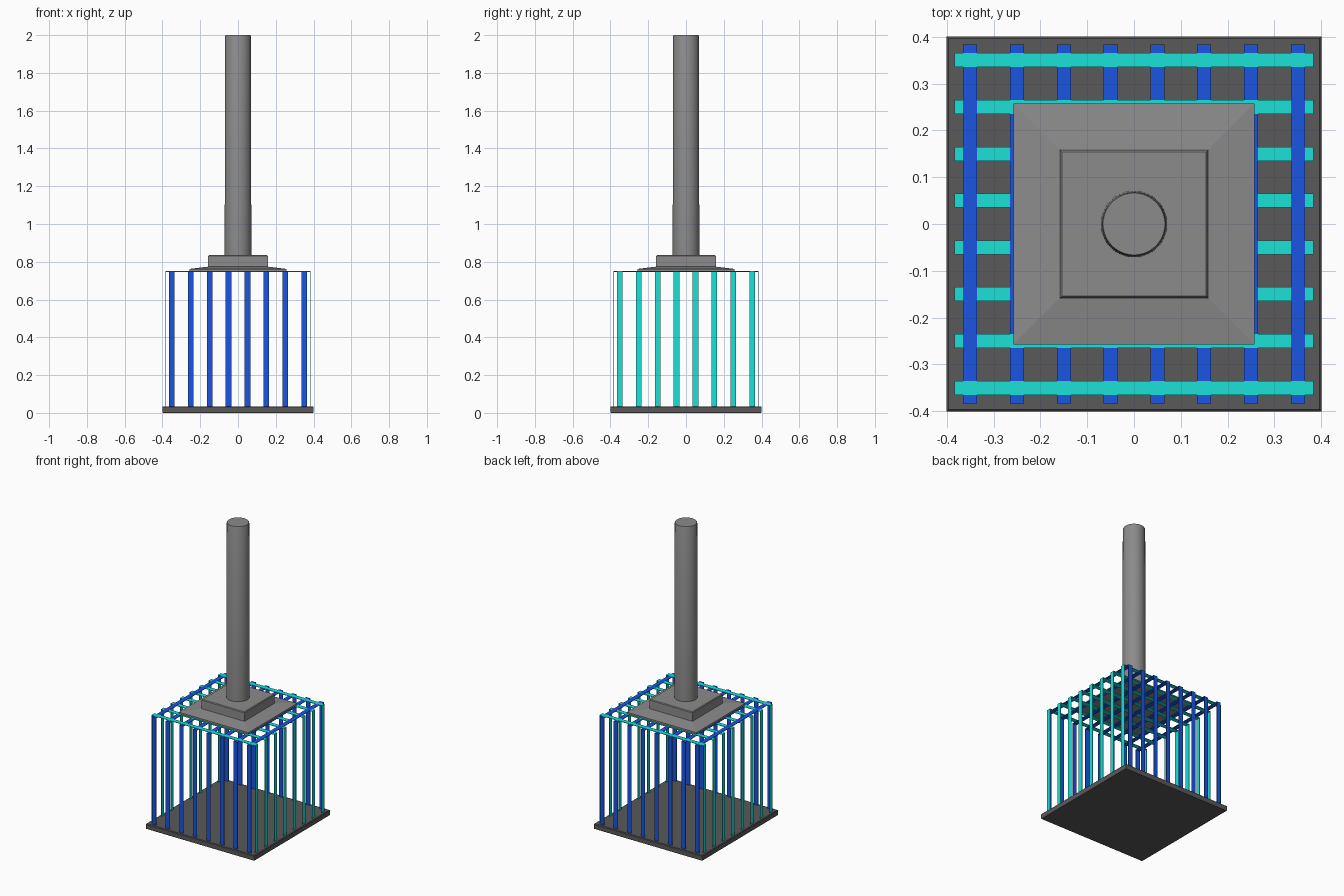
import bpy, bmesh, math

if "Cube" in bpy.data.objects:
    bpy.data.objects.remove(bpy.data.objects["Cube"])


def material(name, rgb):
    m = bpy.data.materials.new(name)
    m.diffuse_color = (*rgb, 1)
    m.use_nodes = True
    m.node_tree.nodes["Principled BSDF"].inputs["Base Color"].default_value = m.diffuse_color
    return m


BLUE = material("blue", (0.01, 0.09, 0.75))
CYAN = material("cyan", (0.01, 0.75, 0.68))
GREY = material("grey", (0.26, 0.26, 0.26))
DARK = material("dark_grey", (0.10, 0.10, 0.10))


def finish(name, bm, mat):
    bmesh.ops.recalc_face_normals(bm, faces=bm.faces)
    me = bpy.data.meshes.new(name)
    bm.to_mesh(me)
    bm.free()
    ob = bpy.data.objects.new(name, me)
    bpy.context.collection.objects.link(ob)
    me.materials.append(mat)
    return ob


def stack(name, levels, mat, sides=4):
    """Closed solid through (radius, z) rings; for 4 sides the radius is the half width."""
    bm = bmesh.new()
    k = math.sqrt(2) if sides == 4 else 1
    rings = []
    for r, z in levels:
        angles = [2 * math.pi * (i + 0.5) / sides for i in range(sides)]
        rings.append([bm.verts.new((k * r * math.cos(a), k * r * math.sin(a), z)) for a in angles])
    for low, high in zip(rings, rings[1:]):
        for i in range(sides):
            j = (i + 1) % sides
            bm.faces.new((low[i], low[j], high[j], high[i]))
    bm.faces.new(rings[0][::-1])
    bm.faces.new(rings[-1])
    return finish(name, bm, mat)


def strap(name, pos, along_y, mat, lift):
    """Thin U-shaped strap: up one side, over the top, down the other."""
    w, s, t, z0, z1 = 0.015, 0.383, 0.003, 0.03, 0.748 + 0.006 * abs(pos) + lift
    outline = [(-s, z0), (-s, z1), (s, z1), (s, z0),
               (s - t, z0), (s - t, z1 - t), (-s + t, z1 - t), (-s + t, z0)]
    bm = bmesh.new()
    ends = []
    for p in (pos - w, pos + w):
        ends.append([bm.verts.new((p, a, z) if along_y else (a, p, z)) for a, z in outline])
    for i in range(8):
        j = (i + 1) % 8
        bm.faces.new((ends[0][i], ends[0][j], ends[1][j], ends[1][i]))
    for e in ends:
        for q in ((0, 1, 6, 7), (1, 2, 5, 6), (2, 3, 4, 5)):
            bm.faces.new([e[i] for i in q])
    return finish(name, bm, mat)


# base slab
stack("base_plate", [(0.398, 0), (0.4, 0.004), (0.4, 0.031), (0.396, 0.035)], DARK)

# cage of crossing straps
for n in range(8):
    p = -0.35 + 0.1 * n
    strap(f"blue_strap_{n + 1}", p, True, BLUE, 0)
    strap(f"cyan_strap_{n + 1}", p, False, CYAN, 0.0003)

# sloped cap plate, mounting block and pole
stack("cap_plate", [(0.257, 0.751), (0.257, 0.762), (0.16, 0.774)], GREY)
stack("mounting_block", [(0.159, 0.765), (0.158, 0.83), (0.154, 0.835)], GREY)
pole = stack("pole", [(0.071, 0.83), (0.068, 1.995), (0.066, 2.0)], GREY, 48)

bpy.ops.object.select_all(action='DESELECT')
pole.select_set(True)
bpy.context.view_layer.objects.active = pole
bpy.ops.object.shade_smooth_by_angle(angle=math.radians(30))
